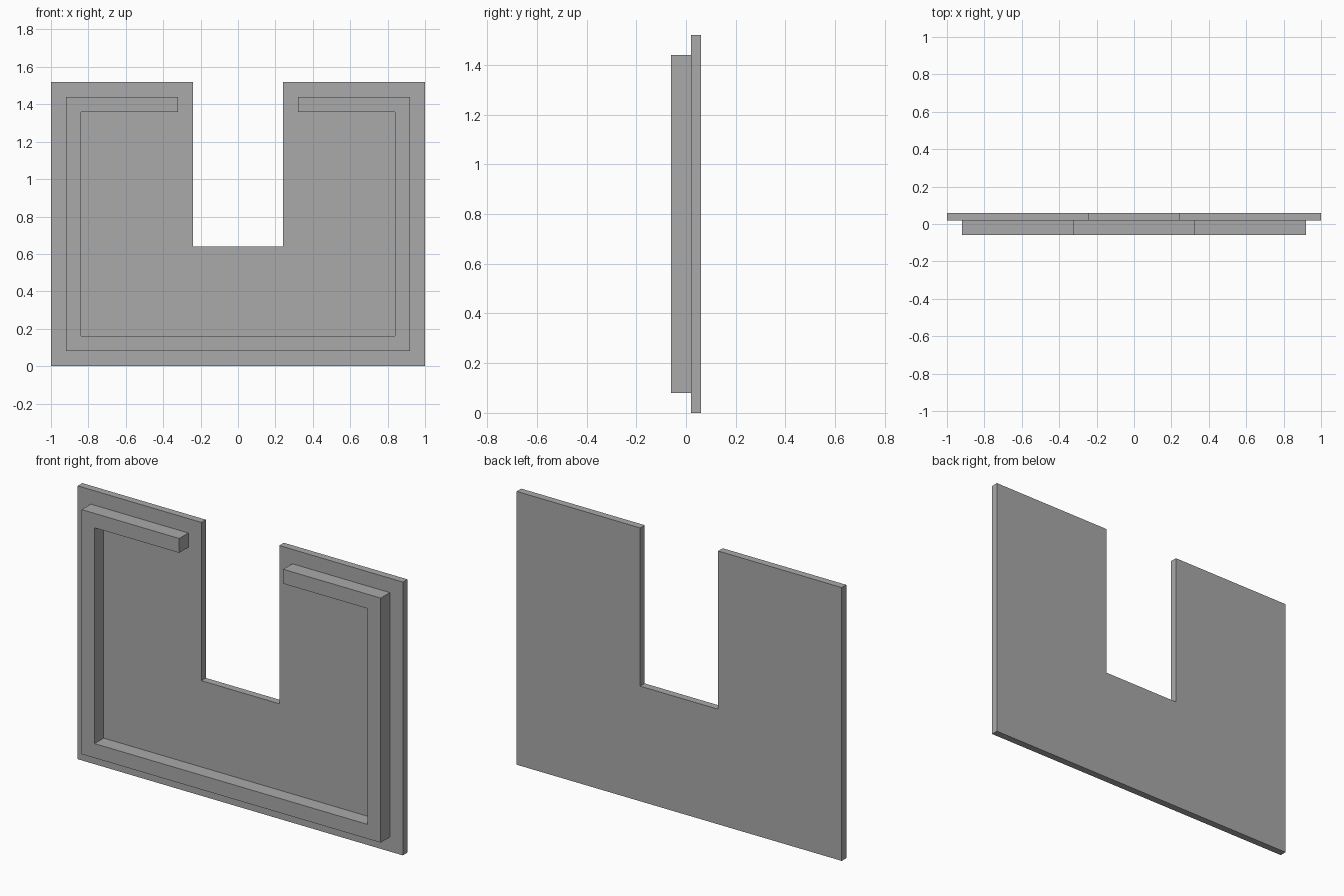
import bpy
import bmesh

cube = bpy.data.objects.get("Cube")
if cube:
    bpy.data.objects.remove(cube, do_unlink=True)

grey = bpy.data.materials.new("plain_grey")
grey.use_nodes = True
colour = (0.4, 0.4, 0.4, 1)
grey.diffuse_color = colour
grey.node_tree.nodes["Principled BSDF"].inputs["Base Color"].default_value = colour


def extrude_outline(name, half, y_front, y_back):
    """Mirror a half outline (x, z) across x = 0 and extrude it along y."""
    outline = half + [(-x, z) for x, z in reversed(half)]
    bm = bmesh.new()
    face = bm.faces.new([bm.verts.new((x, y_front, z)) for x, z in outline])
    result = bmesh.ops.extrude_face_region(bm, geom=[face])
    moved = [v for v in result["geom"] if isinstance(v, bmesh.types.BMVert)]
    bmesh.ops.translate(bm, verts=moved, vec=(0, y_back - y_front, 0))
    bmesh.ops.recalc_face_normals(bm, faces=bm.faces)
    mesh = bpy.data.meshes.new(name)
    bm.to_mesh(mesh)
    bm.free()
    mesh.materials.append(grey)
    obj = bpy.data.objects.new(name, mesh)
    bpy.context.collection.objects.link(obj)
    return obj


# Flat back plate with a square notch in its top edge
extrude_outline("back_plate",
                [(0.24, 0.64), (0.24, 1.52), (1, 1.52), (1, 0)],
                0.02, 0.06)

# Raised rim following the plate edge, open at the notch:
# inner edge from the bottom up, round the end, then down the outer edge
inner, outer, end = 0.84, 0.92, 0.32
extrude_outline("raised_rim",
                [(inner, 0.16), (inner, 1.36), (end, 1.36),
                 (end, 1.44), (outer, 1.44), (outer, 0.08)],
                -0.06, 0.02)
